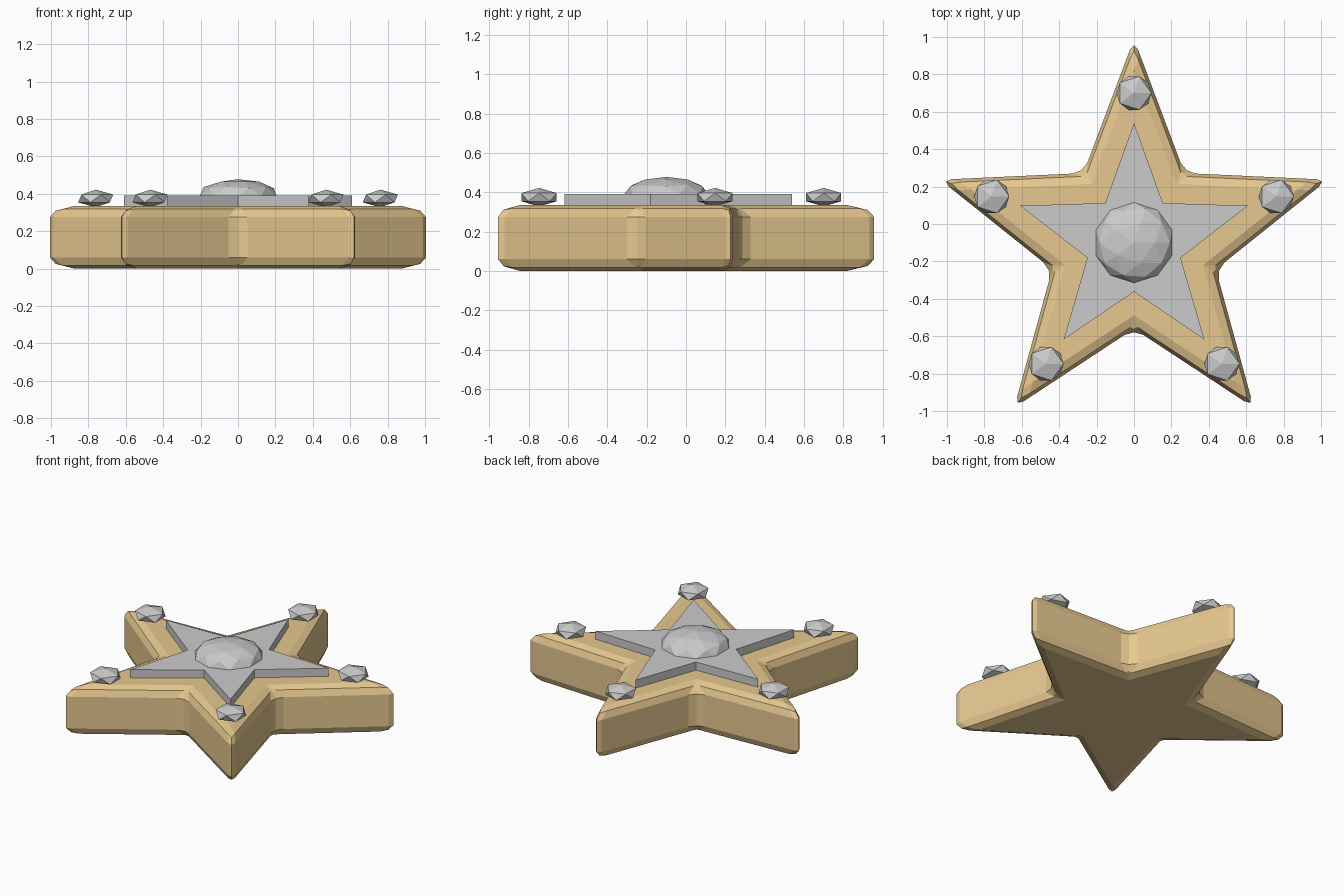
import bpy, bmesh, math

if "Cube" in bpy.data.objects:
    bpy.data.objects.remove(bpy.data.objects["Cube"])

CY = -0.10  # star centre in y


def ring(radius, i, n):
    a = math.pi / 2 + 2 * math.pi * i / n
    return radius * math.cos(a), CY + radius * math.sin(a)


def material(name, color):
    m = bpy.data.materials.new(name)
    m.diffuse_color = color
    m.use_nodes = True
    m.node_tree.nodes["Principled BSDF"].inputs["Base Color"].default_value = m.diffuse_color
    return m


def star(name, outer, inner, z0, z1, mat=None):
    bm = bmesh.new()
    verts = [bm.verts.new((*ring(inner if i % 2 else outer, i, 10), z0)) for i in range(10)]
    face = bm.faces.new(verts)
    ext = bmesh.ops.extrude_face_region(bm, geom=[face])
    for v in ext["geom"]:
        if isinstance(v, bmesh.types.BMVert):
            v.co.z = z1
    bmesh.ops.recalc_face_normals(bm, faces=bm.faces)
    me = bpy.data.meshes.new(name)
    bm.to_mesh(me)
    bm.free()
    ob = bpy.data.objects.new(name, me)
    bpy.context.collection.objects.link(ob)
    if mat:
        me.materials.append(mat)
    return ob


def gem(name, subdivisions, location, radius, height):
    bpy.ops.mesh.primitive_ico_sphere_add(subdivisions=subdivisions, radius=1, location=location)
    ob = bpy.context.object
    ob.name = name
    ob.scale = (radius, radius, height)


# Gold star body with rounded edges
gold = material("gold", (0.80, 0.58, 0.28, 1))
body = star("star_body", 1.09, 0.46, 0.0, 0.335, gold)
bevel = body.modifiers.new("rounded_edges", "BEVEL")
bevel.width = 0.06
bevel.segments = 2
bevel.limit_method = "ANGLE"

# Raised star plate on the top
star("star_plate", 0.64, 0.262, 0.31, 0.39)

# Central faceted dome
gem("centre_gem", 2, (0, CY, 0.39), 0.215, 0.088)

# Small gem near each point
for i in range(5):
    gem(f"point_gem_{i + 1}", 1, (*ring(0.80, i, 5), 0.375), 0.105, 0.047)
